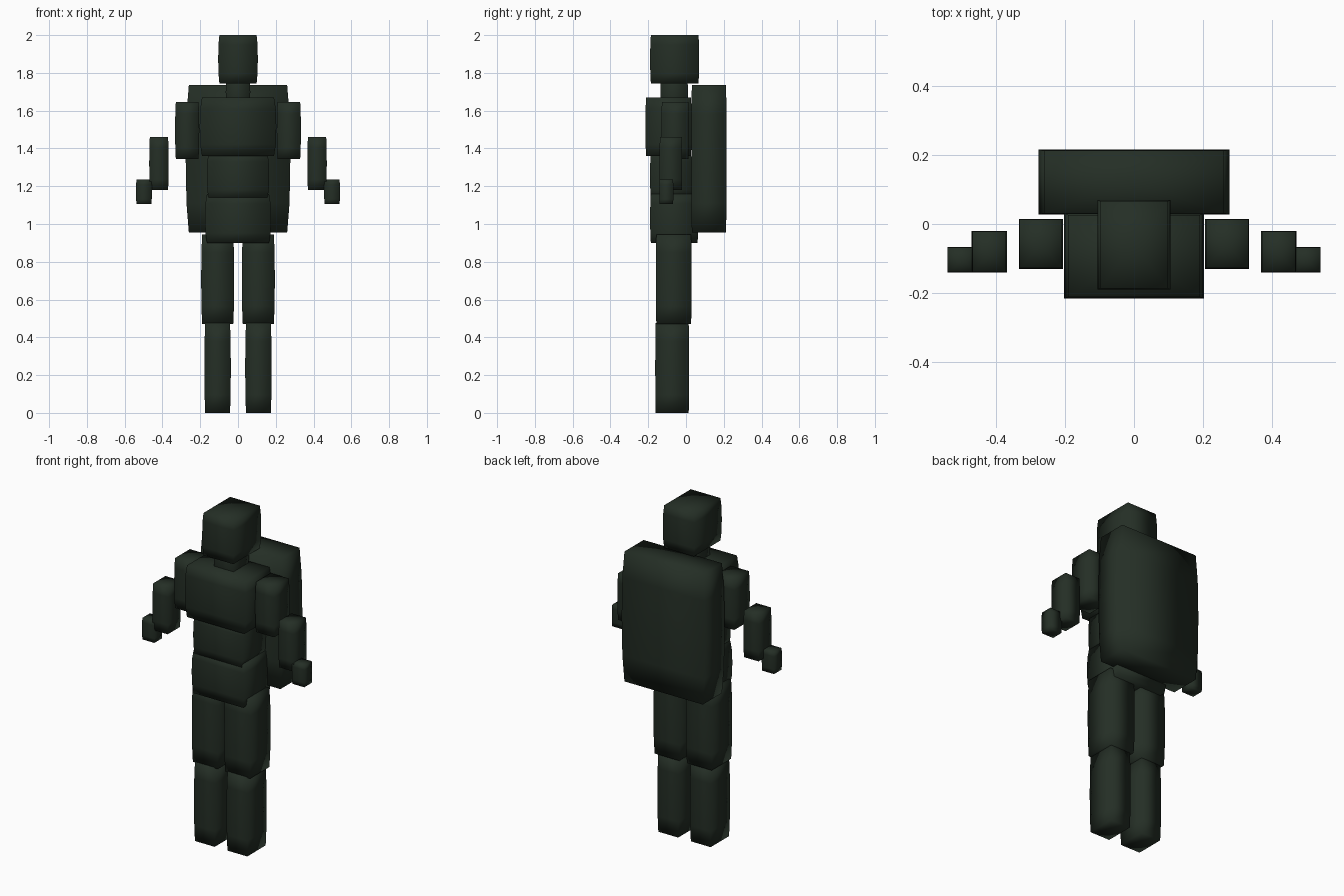
import bpy, bmesh

if "Cube" in bpy.data.objects:
    bpy.data.objects.remove(bpy.data.objects["Cube"])

green = bpy.data.materials.new("dark green")
green.diffuse_color = (0.018, 0.028, 0.019, 1)
green.use_nodes = True
green.node_tree.nodes["Principled BSDF"].inputs["Base Color"].default_value = green.diffuse_color

# Height fraction and width scale of each ring in a slightly barrelled block
RINGS = [(0, 0.94), (0.2, 0.985), (0.5, 1.0), (0.8, 0.985), (1, 0.94)]


def block(name, x, y, z):
    """Smooth-shaded block with softly bulging sides and fan caps."""
    cx, cy = sum(x) / 2, sum(y) / 2
    hx, hy = (x[1] - x[0]) / 2, (y[1] - y[0]) / 2
    bm = bmesh.new()
    rings = []
    for t, s in RINGS:
        h = z[0] + t * (z[1] - z[0])
        rings.append([bm.verts.new((cx + a * hx * s, cy + b * hy * (1 + s) / 2, h))
                      for a, b in ((-1, -1), (1, -1), (1, 1), (-1, 1))])
    for low, high in zip(rings, rings[1:]):
        for i in range(4):
            j = (i + 1) % 4
            bm.faces.new((low[i], low[j], high[j], high[i]))
    caps = [bm.faces.new(rings[0][::-1]), bm.faces.new(rings[-1])]
    bmesh.ops.poke(bm, faces=caps)
    for f in bm.faces:
        f.smooth = True
    mesh = bpy.data.meshes.new(name)
    bm.to_mesh(mesh)
    bm.free()
    mesh.materials.append(green)
    bpy.context.collection.objects.link(bpy.data.objects.new(name, mesh))


# Head, trunk and backpack
block("head", (-0.105, 0.105), (-0.19, 0.07), (1.745, 2.0))
block("neck", (-0.065, 0.065), (-0.135, 0.01), (1.64, 1.76))
block("chest", (-0.203, 0.203), (-0.215, 0.03), (1.36, 1.67))
block("belly", (-0.165, 0.165), (-0.19, 0.03), (1.13, 1.38))
block("pelvis", (-0.175, 0.175), (-0.19, 0.065), (0.90, 1.16))
block("backpack", (-0.277, 0.277), (0.028, 0.215), (0.955, 1.735))

# Limbs, mirrored left and right
LIMBS = {
    "upper_arm": ((0.205, 0.333), (-0.13, 0.015), (1.345, 1.645)),
    "forearm": ((0.367, 0.47), (-0.14, -0.02), (1.18, 1.46)),
    "hand": ((0.456, 0.54), (-0.14, -0.067), (1.105, 1.235)),
    "thigh": ((0.02, 0.195), (-0.16, 0.03), (0.47, 0.945)),
    "shin": ((0.038, 0.178), (-0.163, 0.017), (0.0, 0.475)),
}
for part, (x, y, z) in LIMBS.items():
    block("right_" + part, x, y, z)
    block("left_" + part, (-x[1], -x[0]), y, z)
